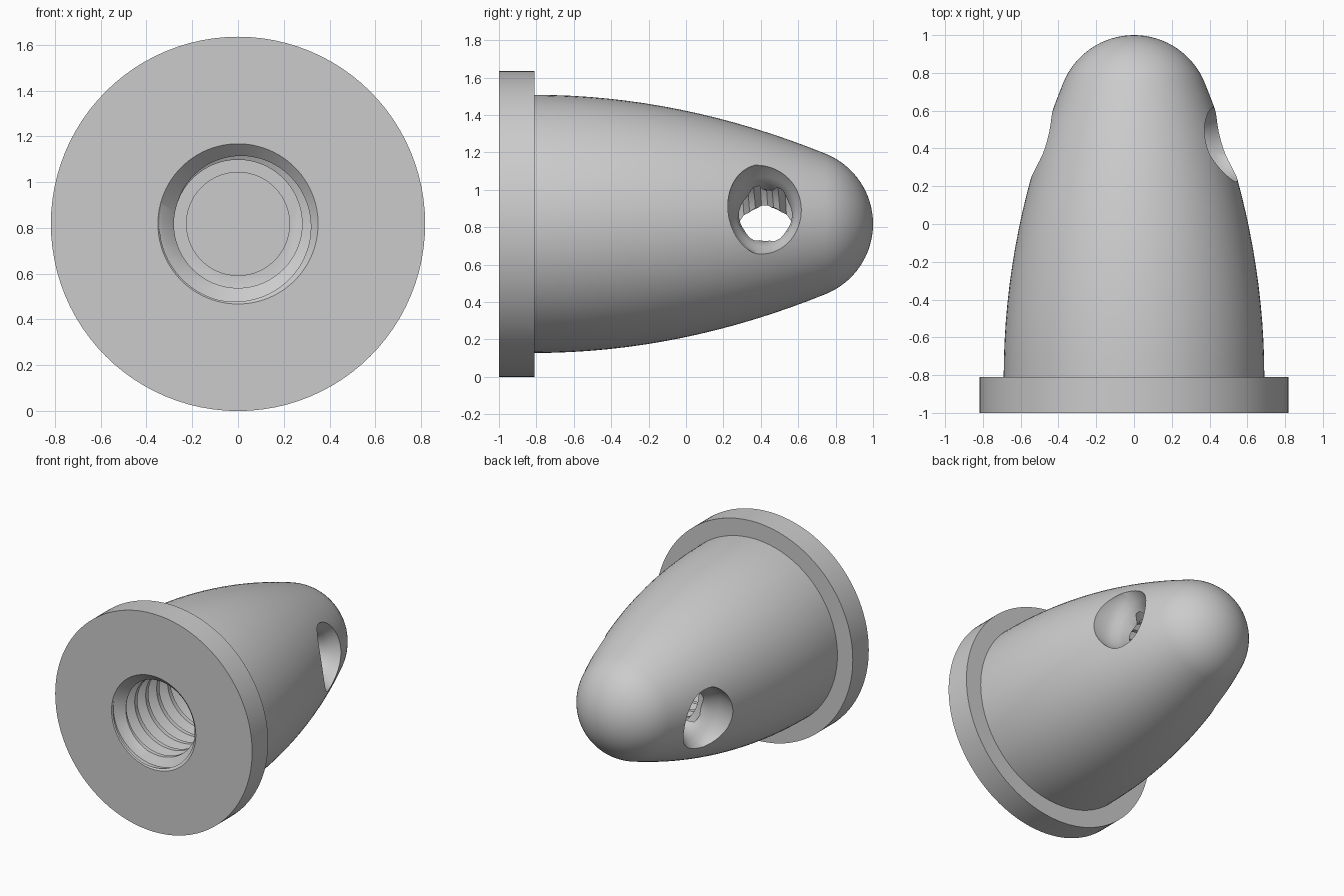
import bpy, bmesh
from math import sin, cos, pi, tau, radians
from mathutils import Matrix

if "Cube" in bpy.data.objects:
    bpy.data.objects.remove(bpy.data.objects["Cube"], do_unlink=True)

AXIS_Z = 0.8175
SIDES = 96
TO_AXIS = Matrix.Translation((0, 0, AXIS_Z))

metal = bpy.data.materials.new("plain grey metal")
GREY = (0.6, 0.6, 0.6, 1)
metal.use_nodes = True
metal.diffuse_color = GREY
metal.node_tree.nodes["Principled BSDF"].inputs["Base Color"].default_value = GREY


def finish(name, bm, matrix=TO_AXIS):
    bmesh.ops.recalc_face_normals(bm, faces=bm.faces)
    bm.transform(matrix)
    mesh = bpy.data.meshes.new(name)
    bm.to_mesh(mesh)
    bm.free()
    mesh.materials.append(metal)
    obj = bpy.data.objects.new(name, mesh)
    bpy.context.collection.objects.link(obj)
    return obj


def loft(name, rings, matrix=TO_AXIS):
    """Skin capped elliptical rings along y: (y, x radius, z radius)."""
    bm = bmesh.new()
    loops = [[bm.verts.new((rx * cos(tau * i / SIDES), y, rz * sin(tau * i / SIDES)))
              for i in range(SIDES)] for y, rx, rz in rings]
    for a, b in zip(loops, loops[1:]):
        for i in range(SIDES):
            j = (i + 1) % SIDES
            bm.faces.new((a[i], a[j], b[j], b[i]))
    bm.faces.new(loops[0])
    bm.faces.new(loops[-1])
    return finish(name, bm, matrix)


def lathe(name, profile):
    return loft(name, [(y, r, r) for y, r in profile])


def threaded_rod(name, start, end, minor, major, pitch):
    """Helical thread, trimmed flat at both ends."""
    bm = bmesh.new()
    steps = 64
    turns = int((end - start) / pitch) + 4
    section = [(0, minor), (0.25, minor), (0.5, major), (0.75, major)]
    rows = []
    for i in range(steps * turns):
        a = tau * i / steps
        rows.append([bm.verts.new((r * cos(a), start + pitch * (i / steps + off - 2), r * sin(a)))
                     for off, r in section])
    for i in range(len(rows) - 1):
        p, q = rows[i], rows[i + 1]
        for k in range(3):
            bm.faces.new((p[k], q[k], q[k + 1], p[k + 1]))
        if i + 1 + steps < len(rows):
            bm.faces.new((p[3], q[3], rows[i + 1 + steps][0], rows[i + steps][0]))
    for y, side in ((start, -1), (end, 1)):
        bmesh.ops.bisect_plane(bm, geom=bm.verts[:] + bm.edges[:] + bm.faces[:], dist=1e-6,
                               plane_co=(0, y, 0), plane_no=(0, side, 0), clear_outer=True)
    bmesh.ops.remove_doubles(bm, verts=bm.verts, dist=1e-5)
    bmesh.ops.holes_fill(bm, edges=[e for e in bm.edges if e.is_boundary], sides=0)
    return finish(name, bm)


# Flange, tapering body and round nose in one turned profile
profile = [(-1, 0.8175), (-0.81, 0.8175)]
for i in range(17):
    t = 1.557 * i / 16
    profile.append((-0.81 + t, 0.69 - 0.13 * t * t))
for i in range(1, 17):
    a = radians(22 + 67.5 * i / 16)
    profile.append((0.596 + 0.404 * sin(a), 0.404 * cos(a)))
body = lathe("spinner_nut", profile)

# Threaded bore with entry chamfer and stepped bottom
cutters = [
    threaded_rod("bore_thread", -1.02, 0.62, 0.28, 0.343, 0.13),
    lathe("bore_chamfer", [(-1.03, 0.38), (-0.92, 0.27)]),
    lathe("bore_bottom", [(0.55, 0.225), (0.65, 0.225)]),
]

# Tilted cross hole, flared at both mouths
flare = [(0.27, 0.14, 0.14), (0.33, 0.15, 0.165), (0.365, 0.165, 0.19),
         (0.4, 0.183, 0.22), (0.45, 0.2, 0.25), (0.8, 0.205, 0.26)]
rings = [(-d, a, b) for d, a, b in reversed(flare)] + flare
tilt = (Matrix.Translation((0, 0.425, AXIS_Z)) @ Matrix.Rotation(radians(-10), 4, 'Y')
        @ Matrix.Rotation(-pi / 2, 4, 'Z'))
cutters.append(loft("cross_hole", rings, tilt))

for cutter in cutters:
    cutter.hide_render = True
    mod = body.modifiers.new(cutter.name, 'BOOLEAN')
    mod.operation = 'DIFFERENCE'
    mod.solver = 'EXACT'
    mod.object = cutter

# Bake the cuts and drop the cutters
bpy.context.view_layer.update()
graph = bpy.context.evaluated_depsgraph_get()
cut_mesh = bpy.data.meshes.new_from_object(body.evaluated_get(graph))
body.modifiers.clear()
body.data = cut_mesh
for cutter in cutters:
    bpy.data.objects.remove(cutter, do_unlink=True)

bpy.ops.object.select_all(action='DESELECT')
body.select_set(True)
bpy.context.view_layer.objects.active = body
bpy.ops.object.shade_smooth_by_angle(angle=radians(30))
